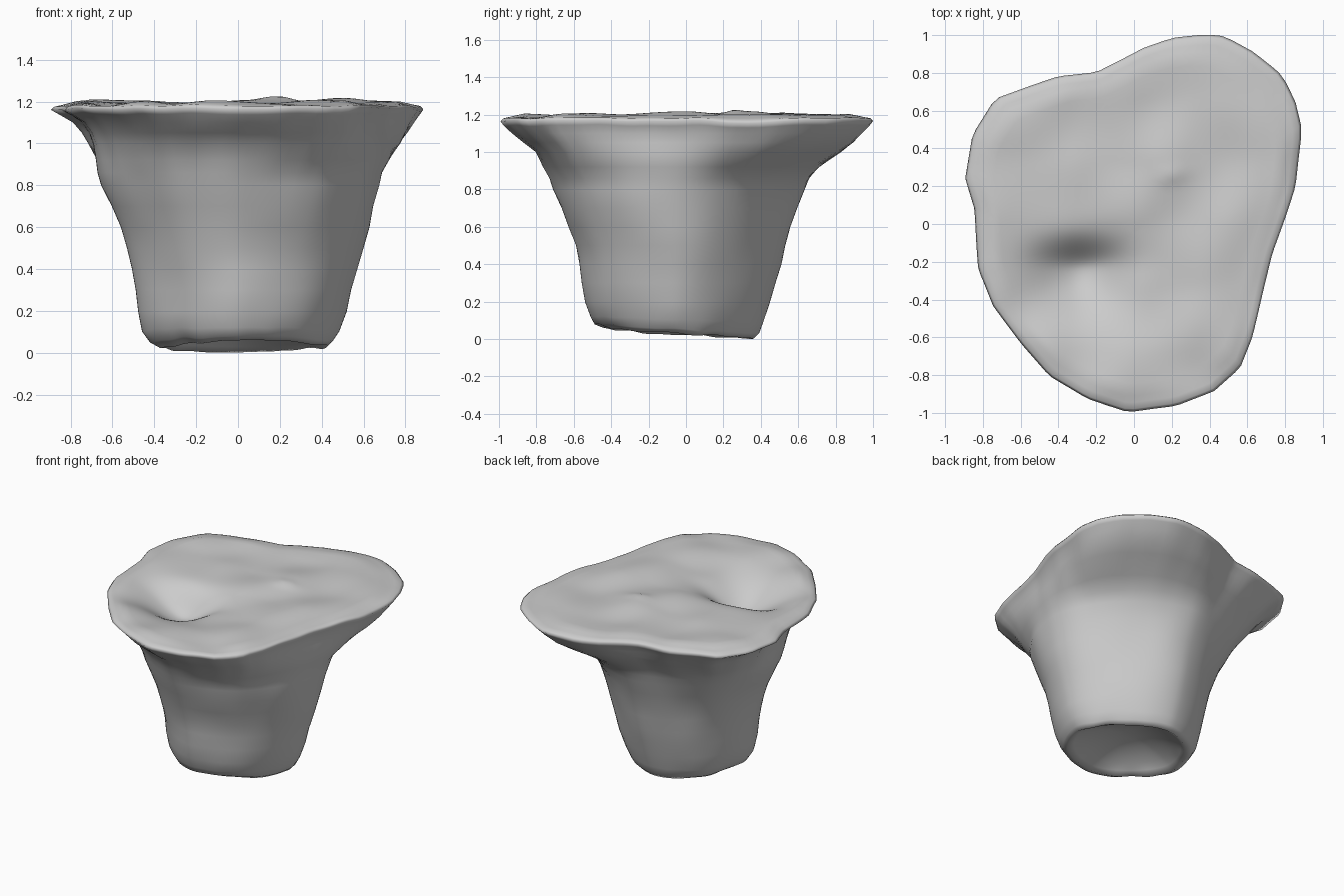
import bpy, bmesh, math
from mathutils import Vector, noise

if "Cube" in bpy.data.objects:
    bpy.data.objects.remove(bpy.data.objects["Cube"])

N = 120
CY = -0.05   # axis of the tapering body

# Plan outline of the broad top rim
RIM = [(-.03, -.99), (.22, -.96), (.42, -.88), (.56, -.76), (.62, -.6), (.67, -.4), (.73, -.15),
       (.79, .02), (.85, .2), (.885, .5), (.85, .65), (.78, .78), (.62, .91), (.48, .99), (.38, 1.0),
       (.2, .98), (.05, .93), (-.2, .8), (-.4, .78), (-.65, .69), (-.74, .66), (-.86, .47),
       (-.9, .24), (-.85, .08), (-.83, -.24), (-.75, -.43), (-.6, -.63), (-.45, -.8), (-.25, -.92)]

# Body sections: z, x min, x max, y min, y max, blend towards rim outline
SECTIONS = [(.035, -.37, .43, -.44, .36, 0), (.06, -.42, .455, -.49, .39, 0),
            (.11, -.455, .485, -.515, .41, 0), (.2, -.475, .52, -.54, .45, 0),
            (.3, -.49, .545, -.555, .48, 0), (.4, -.505, .57, -.57, .51, 0),
            (.5, -.525, .595, -.595, .535, 0), (.6, -.56, .63, -.63, .56, .02),
            (.7, -.61, .655, -.67, .595, .05), (.8, -.655, .69, -.71, .64, .1),
            (.86, -.675, .72, -.73, .67, .2), (.92, -.695, .755, -.76, .73, .45),
            (1.0, -.725, .80, -.80, .85, .75), (1.05, -.75, .825, -.87, .91, .88),
            (1.1, -.79, .85, -.935, .95, .96), (1.14, -.85, .87, -.975, .985, 1),
            (1.165, -.895, .89, -.995, 1.005, 1)]


def rim_point(a):
    """Where a ray from the axis at angle a meets the rim outline."""
    d = Vector((math.cos(a), math.sin(a)))
    for i, p in enumerate(RIM):
        p = Vector((p[0], p[1] - CY))
        q = Vector(RIM[(i + 1) % len(RIM)])
        q.y -= CY
        e = q - p
        det = d.x * e.y - d.y * e.x
        if abs(det) < 1e-9:
            continue
        t = (p.x * e.y - p.y * e.x) / det
        u = (p.x * d.y - p.y * d.x) / det
        if t > 0 and -1e-6 <= u <= 1 + 1e-6:
            return d * t
    return d


def section_point(a, sec):
    z, x0, x1, y0, y1, w = sec
    c, s = math.cos(a), math.sin(a)
    ax = x1 if c > 0 else -x0
    ay = y1 - CY if s > 0 else CY - y0
    # Flattened diagonal panels, flatter at back right and front left
    n = 1.72 - .14 * math.sin(2 * a)
    k = (abs(c / ax) ** n + abs(s / ay) ** n) ** (-1 / n)
    body = Vector((c * k, s * k))
    r = rim_point(a)
    r = Vector((r.x * ax / (.885 if c > 0 else .9), r.y * ay / (1.05 if s > 0 else .94)))
    p = body.lerp(r, w)
    # Lumpy sides
    lump = noise.noise(Vector((p.x * 3.5, p.y * 3.5, z * 5)))
    amp = .018 if .1 < z < 1.0 else .006
    # Shallow ledge on the right half of the front
    dent = .03 * math.exp(-((p.x - .12) / .2) ** 2 - ((z - .5) / .07) ** 2) if s < 0 else 0
    # Rolled lip with a groove beneath it on the front right
    side = max(0, math.cos(a + .5)) ** 2
    lip = side * (.03 * math.exp(-((z - .98) / .07) ** 2) - .025 * math.exp(-((z - .85) / .04) ** 2))
    p *= 1 + amp * lump - dent + lip
    return Vector((p.x, p.y + CY, z))


def top_height(x, y):
    h = 1.197 + .03 * noise.noise(Vector((x * 3, y * 3, 4)))
    # Hollow, steeper at the back and gentle toward the front
    v = y + .24
    h -= .19 * math.exp(-((x + .27) / .25) ** 2 - (v / (.15 if v > 0 else .26)) ** 2)
    # Small knob
    h += .012 * math.exp(-((x - .2) / .08) ** 2 - ((y - .26) / .04) ** 2)
    return h


bm = bmesh.new()
angles = [2 * math.pi * i / N for i in range(N)]
rings = []


def add_ring(points):
    rings.append([bm.verts.new(p) for p in points])


base = [section_point(a, SECTIONS[0]) for a in angles]
# Dished underside
for f in (.15, .4, .6, .75, .9):
    add_ring([(p.x * f, CY + (p.y - CY) * f,
               .035 + .13 * (1 - f * f) - .07 * p.y * f * f) for p in base])
# Tapering body and flared lip
for sec in SECTIONS:
    pts = [section_point(a, sec) for a in angles]
    fade = max(0, 1 - sec[0] / .2)
    for p in pts:
        p.z += fade * (-.08 * p.y + .02 * noise.noise(p * 7))
        if sec[0] > 1.13:
            p.z += .015 * noise.noise(Vector((p.x * 4, p.y * 4, 2)))
    add_ring(pts)
# Uneven top with its hollow
edge = [v.co.copy() for v in rings[-1]]
for k in range(28):
    f = .985 - .97 * k / 27
    pts = []
    for p in edge:
        x, y = p.x * f, CY + (p.y - CY) * f
        m = min(1, (1 - f) / .12)
        pts.append((x, y, (p.z + .012) * (1 - m) + top_height(x, y) * m))
    add_ring(pts)

for lo, hi in zip(rings, rings[1:]):
    for i in range(N):
        j = (i + 1) % N
        bm.faces.new((lo[i], lo[j], hi[j], hi[i]))
bm.faces.new(list(reversed(rings[0])))
bm.faces.new(rings[-1])

# Rest the lowest point on the ground
low = min(v.co.z for v in bm.verts)
for v in bm.verts:
    v.co.z -= low * max(0, 1 - v.co.z / .3)
bmesh.ops.recalc_face_normals(bm, faces=bm.faces)
for f in bm.faces:
    f.smooth = True
mesh = bpy.data.meshes.new("flared_stump")
bm.to_mesh(mesh)
bm.free()
obj = bpy.data.objects.new("flared_stump", mesh)
bpy.context.collection.objects.link(obj)
